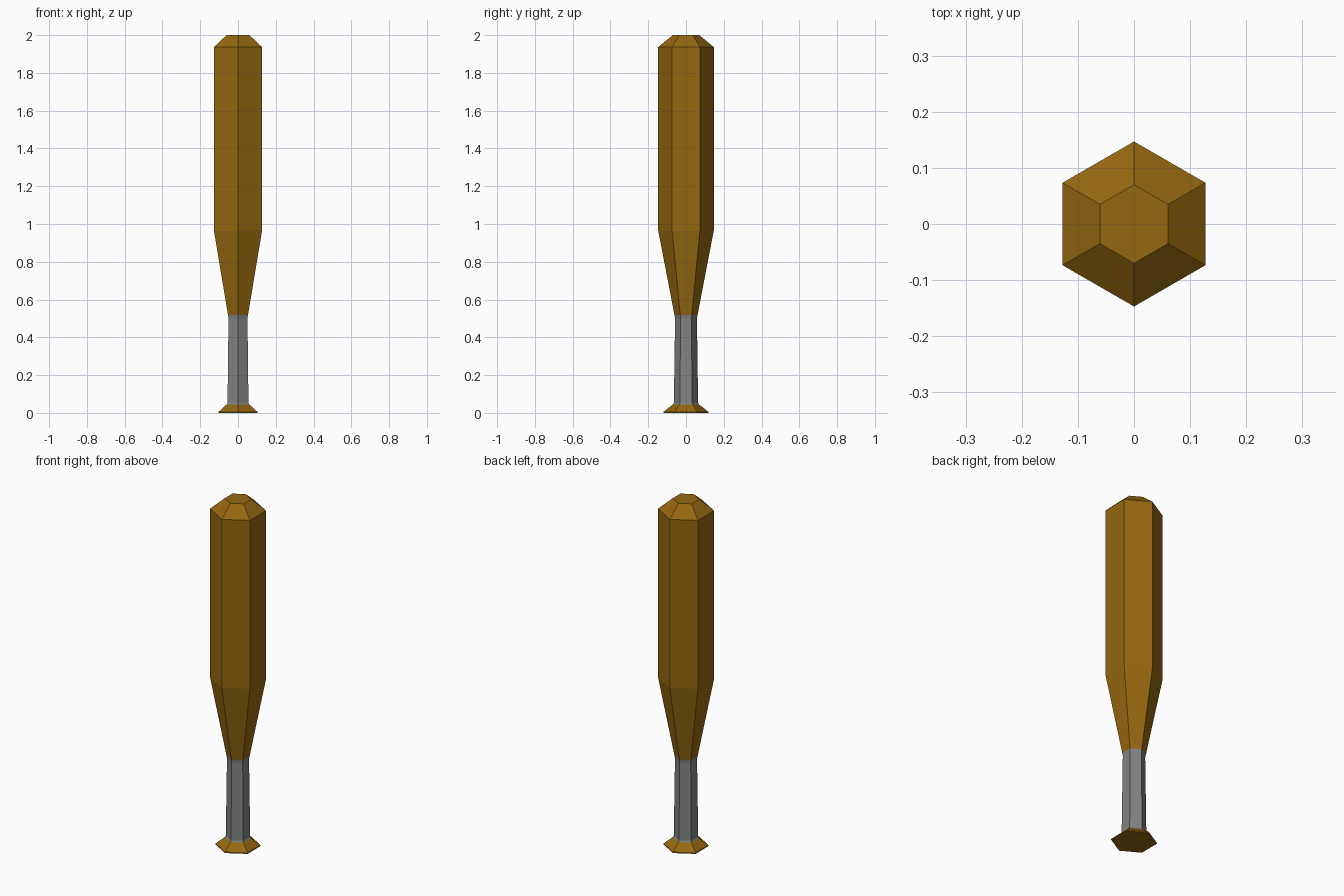
import bpy, bmesh, math

if "Cube" in bpy.data.objects:
    bpy.data.objects.remove(bpy.data.objects["Cube"])


def material(name, color):
    m = bpy.data.materials.new(name)
    m.diffuse_color = (*color, 1.0)
    m.use_nodes = True
    m.node_tree.nodes["Principled BSDF"].inputs["Base Color"].default_value = m.diffuse_color
    return m


wood = material("golden brown wood", (0.30, 0.137, 0.005))
grip = material("grey grip", (0.22, 0.225, 0.225))

SIDES = 6
# (radius, height) of each ring, knob to tip
PROFILE = [(0.118, 0.0), (0.118, 0.006), (0.069, 0.045), (0.064, 0.053),
           (0.058, 0.50), (0.061, 0.518), (0.147, 0.965),
           (0.147, 1.937), (0.070, 2.0)]

# Bat body: hexagonal rings bridged along the profile, corners on the y axis
bm = bmesh.new()
rings = []
for r, z in PROFILE:
    angles = [math.pi / 2 + i * math.tau / SIDES for i in range(SIDES)]
    rings.append([bm.verts.new((r * math.cos(a), r * math.sin(a), z)) for a in angles])
for low, high in zip(rings, rings[1:]):
    for i in range(SIDES):
        j = (i + 1) % SIDES
        bm.faces.new((low[i], low[j], high[j], high[i]))
bm.faces.new(rings[0][::-1])
bm.faces.new(rings[-1])
bmesh.ops.recalc_face_normals(bm, faces=bm.faces)

# Grip colour by height
for f in bm.faces:
    f.material_index = 1 if 0.046 < f.calc_center_median().z < 0.515 else 0

mesh = bpy.data.meshes.new("baseball_bat")
bm.to_mesh(mesh)
bm.free()
mesh.materials.append(wood)
mesh.materials.append(grip)
bpy.context.collection.objects.link(bpy.data.objects.new("baseball_bat", mesh))
